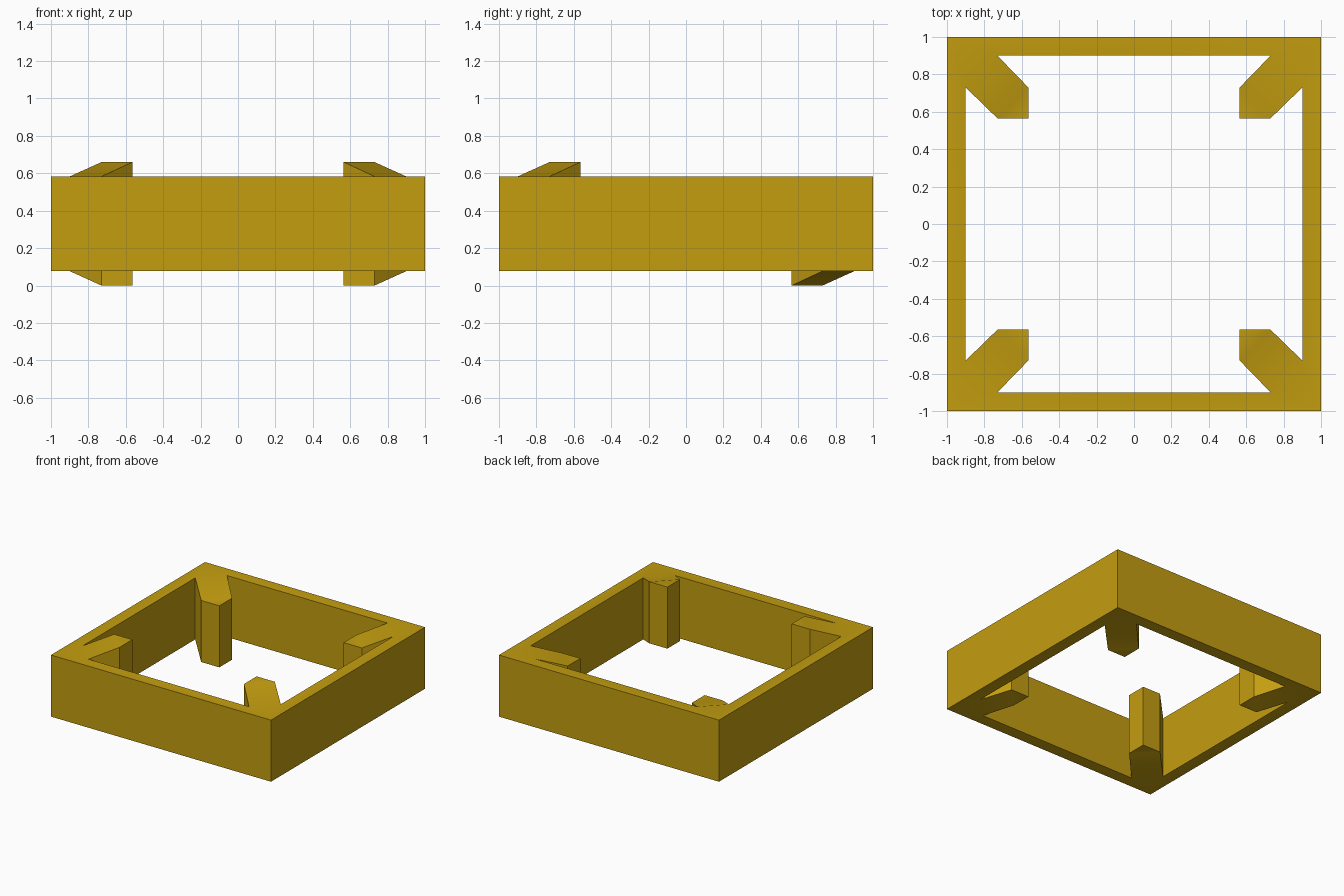
import bpy, bmesh, math

cube = bpy.data.objects.get("Cube")
if cube:
    bpy.data.objects.remove(cube, do_unlink=True)

# Single mustard colour
COLOUR = (0.55, 0.34, 0.005, 1)
mat = bpy.data.materials.new("mustard_yellow")
mat.use_nodes = True
mat.diffuse_color = COLOUR
bsdf = next(n for n in mat.node_tree.nodes if n.type == 'BSDF_PRINCIPLED')
bsdf.inputs["Base Color"].default_value = COLOUR

Z_BOTTOM, Z_TOP, SHIFT = 0.077, 0.583, 0.077

# Plan of one corner: outer corner, then the prong outline from root to tip and back
OUTER = (1.0, 1.0)
PRONG = [(0.90, 0.73), (0.73, 0.565), (0.565, 0.565), (0.565, 0.73), (0.73, 0.90)]
LIFTED = (0, 1, 1, 1, 0)


def turn(point, quarter):
    x, y = point
    for _ in range(quarter):
        x, y = -y, x
    return x, y


bm = bmesh.new()


def make_level(z):
    """One horizontal skin: frame strips, corner gussets and prongs."""
    outer, inner = [], []
    for q in range(4):
        outer.append(bm.verts.new((*turn(OUTER, q), z)))
        # Back prongs slant down, front prongs slant up
        slant = -SHIFT if turn(OUTER, q)[1] > 0 else SHIFT
        inner.append([bm.verts.new((*turn(p, q), z + slant * up))
                      for p, up in zip(PRONG, LIFTED)])
    for q in range(4):
        n = (q + 1) % 4
        a, d, tip, c, b = inner[q]
        bm.faces.new((outer[q], outer[n], inner[n][0], b))  # side strip
        bm.faces.new((outer[q], b, a))                      # corner gusset
        bm.faces.new((a, b, c, d))                          # slanted arm
        bm.faces.new((d, c, tip))                           # flat tip
    return outer, [v for corner in inner for v in corner]


# Vertical walls join the lower and upper skins
lower, upper = make_level(Z_BOTTOM), make_level(Z_TOP)
for low, high in zip(lower, upper):
    for i in range(len(low)):
        j = (i + 1) % len(low)
        bm.faces.new((low[i], low[j], high[j], high[i]))
bmesh.ops.recalc_face_normals(bm, faces=bm.faces)

mesh = bpy.data.meshes.new("square_frame_with_prongs")
bm.to_mesh(mesh)
bm.free()
mesh.materials.append(mat)
frame = bpy.data.objects.new("square_frame_with_prongs", mesh)
bpy.context.collection.objects.link(frame)

# Soften only the shallow bends along the prongs
bpy.ops.object.select_all(action='DESELECT')
frame.select_set(True)
bpy.context.view_layer.objects.active = frame
bpy.ops.object.shade_smooth_by_angle(angle=math.radians(30))
